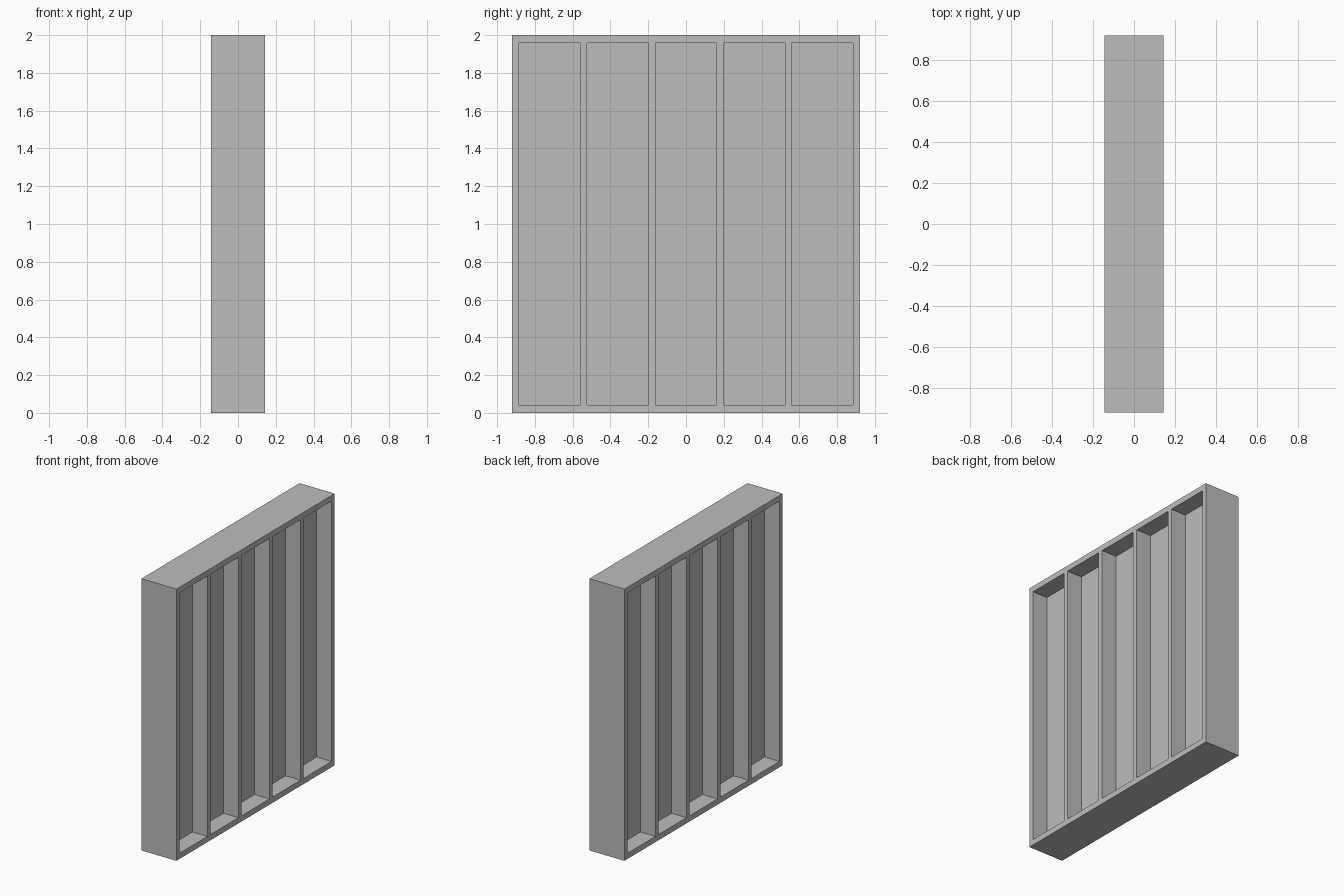
import bpy
import bmesh
from mathutils import Matrix, Vector

default_cube = bpy.data.objects.get("Cube")
if default_cube:
    bpy.data.objects.remove(default_cube, do_unlink=True)

# Overall size, rim and bay layout
DEPTH, WIDTH, HEIGHT = 0.286, 1.84, 2.0
BAYS = 5
BOARD = 0.036
RIM_Z = 0.042
RECESS = 0.122
BAY_WIDTH = (WIDTH - (BAYS + 1) * BOARD) / BAYS

grey = bpy.data.materials.new("plain grey")
grey.use_nodes = True
colour = (0.51, 0.51, 0.51, 1)
grey.diffuse_color = colour
grey.node_tree.nodes["Principled BSDF"].inputs["Base Color"].default_value = colour

# Solid block standing on the floor
bm = bmesh.new()
bmesh.ops.create_cube(bm, size=1, matrix=Matrix.Translation((0, 0, HEIGHT / 2))
                      @ Matrix.Diagonal((DEPTH, WIDTH, HEIGHT, 1)))


def slice_block(point, normal):
    bmesh.ops.bisect_plane(bm, geom=bm.verts[:] + bm.edges[:] + bm.faces[:],
                           plane_co=point, plane_no=normal)


# Mark out the bays between the upright boards
bays = []
for i in range(BAYS):
    start = -WIDTH / 2 + BOARD + i * (BAY_WIDTH + BOARD)
    bays.append((start, start + BAY_WIDTH))
    for y in bays[-1]:
        slice_block(Vector((0, y, 0)), Vector((0, 1, 0)))
for z in (RIM_Z, HEIGHT - RIM_Z):
    slice_block(Vector((0, 0, z)), Vector((0, 0, 1)))


def in_bay(face):
    c = face.calc_center_median()
    return (abs(face.normal.x) > 0.9 and RIM_Z < c.z < HEIGHT - RIM_Z
            and any(a < c.y < b for a, b in bays))


# Sink the bays on both broad sides, leaving a thin centre panel
bm.normal_update()
bmesh.ops.inset_individual(bm, faces=[f for f in bm.faces if in_bay(f)],
                           thickness=0, depth=-RECESS)
bm.normal_update()

mesh = bpy.data.meshes.new("ribbed_panel")
bm.to_mesh(mesh)
bm.free()
mesh.materials.append(grey)
panel = bpy.data.objects.new("ribbed_panel", mesh)
bpy.context.collection.objects.link(panel)
